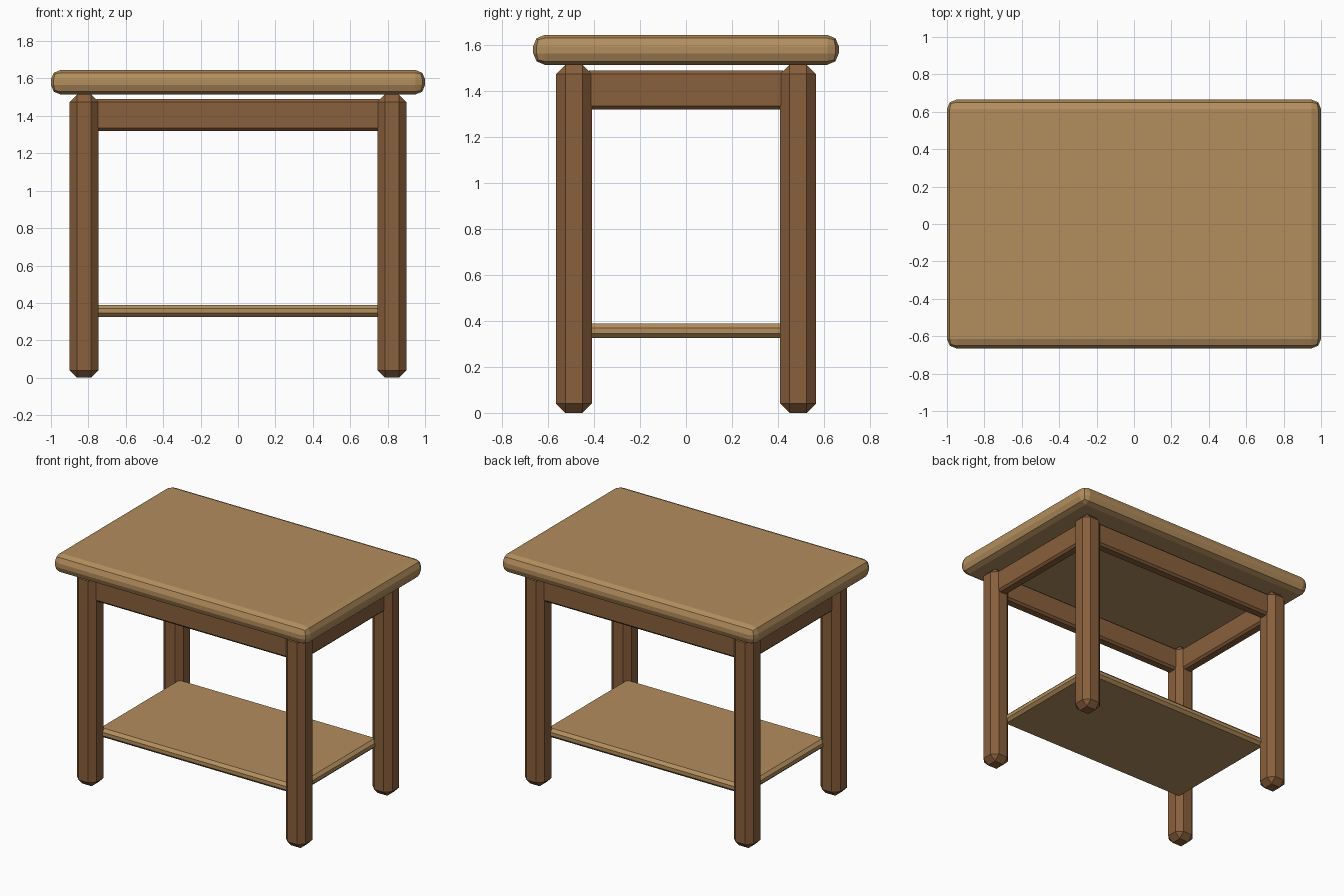
import bpy
import bmesh
from mathutils import Matrix

if "Cube" in bpy.data.objects:
    bpy.data.objects.remove(bpy.data.objects["Cube"])


def material(name, color):
    mat = bpy.data.materials.new(name)
    mat.diffuse_color = (*color, 1)
    mat.use_nodes = True
    mat.node_tree.nodes["Principled BSDF"].inputs["Base Color"].default_value = mat.diffuse_color
    return mat


light_wood = material("light_wood", (0.45, 0.27, 0.11))
dark_wood = material("dark_wood", (0.25, 0.115, 0.045))


def bevelled_box(name, center, size, bevel, segments, mat):
    bm = bmesh.new()
    bmesh.ops.create_cube(bm, size=1, matrix=Matrix.Diagonal((*size, 1)))
    bmesh.ops.bevel(bm, geom=bm.edges[:], offset=bevel, segments=segments,
                    profile=0.5, affect='EDGES', clamp_overlap=True)
    mesh = bpy.data.meshes.new(name)
    bm.to_mesh(mesh)
    bm.free()
    mesh.materials.append(mat)
    obj = bpy.data.objects.new(name, mesh)
    obj.location = center
    bpy.context.collection.objects.link(obj)
    return obj


LEG_X, LEG_Y, LEG_W, LEG_H = 0.8225, 0.4875, 0.155, 1.515

# Thick rounded top
bevelled_box("table_top", (0, 0, 1.58), (2.0, 1.33, 0.13), 0.05, 2, light_wood)

# Lower shelf, tucked into the inner corners of the legs
bevelled_box("lower_shelf", (0, 0, 0.3575), (1.58, 0.92, 0.065), 0.02, 1, light_wood)

# Chamfered legs
for sy, depth in ((-1, "front"), (1, "back")):
    for sx, side in ((-1, "left"), (1, "right")):
        bevelled_box(f"{depth}_{side}_leg", (sx * LEG_X, sy * LEG_Y, LEG_H / 2),
                     (LEG_W, LEG_W, LEG_H), 0.04, 1, dark_wood)

# Aprons between the legs
for s, depth, side in ((-1, "front", "left"), (1, "back", "right")):
    bevelled_box(f"{depth}_apron", (0, s * LEG_Y, 1.405),
                 (1.54, 0.08, 0.17), 0.015, 1, dark_wood)
    bevelled_box(f"{side}_apron", (s * LEG_X, 0, 1.405),
                 (0.08, 0.87, 0.17), 0.015, 1, dark_wood)
